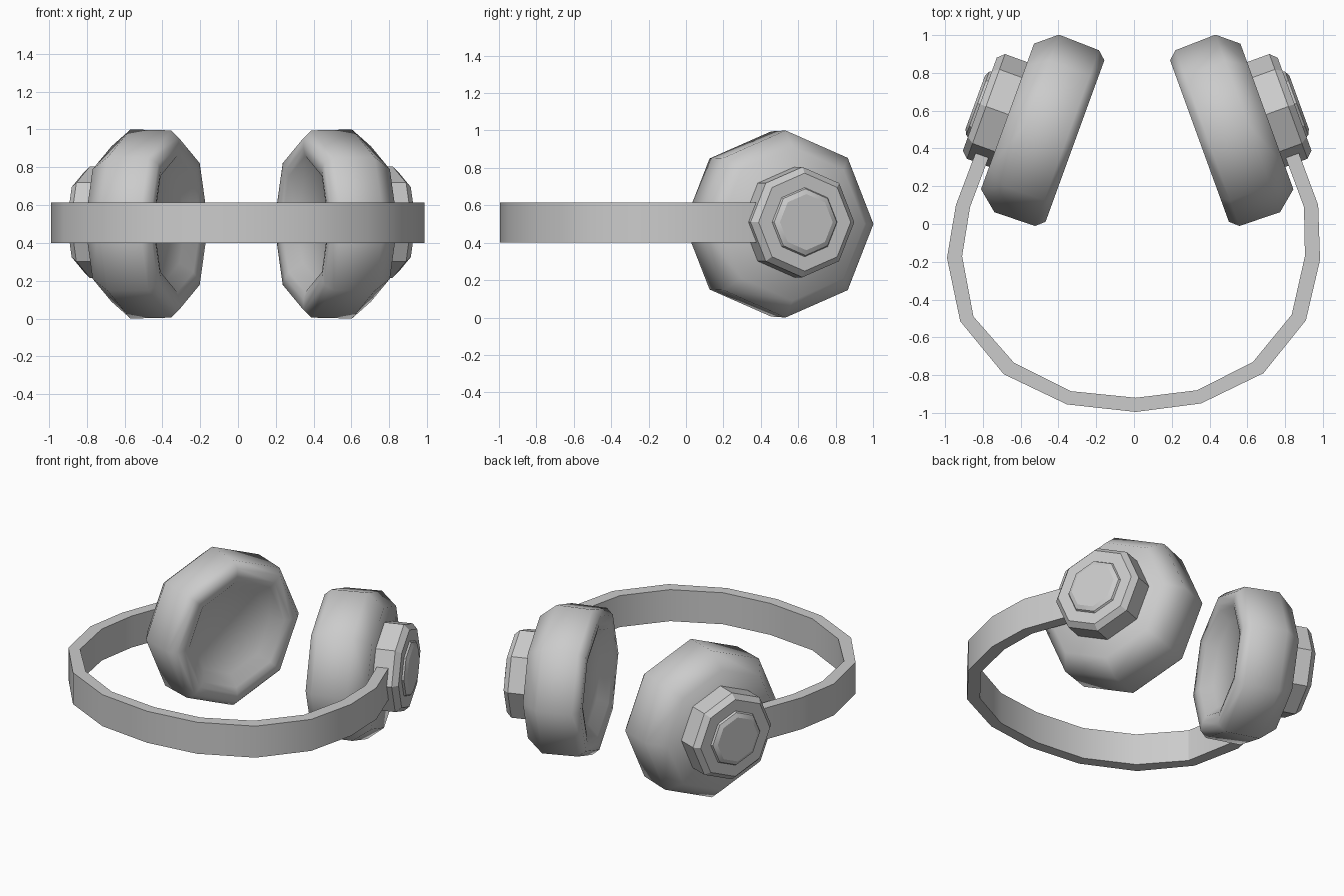
import bpy, bmesh, math
from mathutils import Vector

if "Cube" in bpy.data.objects:
    bpy.data.objects.remove(bpy.data.objects["Cube"])

TILT = math.radians(20)
MID = 0.017          # mirror plane of the two ear cups


def finish(name, bm, angle):
    bmesh.ops.recalc_face_normals(bm, faces=bm.faces)
    me = bpy.data.meshes.new(name)
    bm.to_mesh(me)
    bm.free()
    ob = bpy.data.objects.new(name, me)
    bpy.context.collection.objects.link(ob)
    bpy.ops.object.select_all(action='DESELECT')
    ob.select_set(True)
    bpy.context.view_layer.objects.active = ob
    bpy.ops.object.shade_smooth_by_angle(angle=math.radians(angle))
    return ob


def turned(name, side, profile, shift, z, angle):
    """Eight-sided turned part; profile = (radius, distance outward along the cup axis)."""
    axis = Vector((side * math.cos(TILT), math.sin(TILT), 0))
    across = Vector((-side * math.sin(TILT), math.cos(TILT), 0))
    up = Vector((0, 0, 1))
    base = Vector((MID + side * 0.333, 0.43, z)) + across * shift
    bm = bmesh.new()
    rings = []
    for r, d in profile:
        rings.append([bm.verts.new(base + axis * d
                                   + across * r * math.cos(i * math.pi / 4)
                                   + up * r * math.sin(i * math.pi / 4)) for i in range(8)])
    for a, b in zip(rings, rings[1:]):
        for i in range(8):
            j = (i + 1) % 8
            bm.faces.new((a[i], a[j], b[j], b[i]))
    bm.faces.new(rings[0])
    bm.faces.new(rings[-1])
    return finish(name, bm, angle)


# Ear cups with cushion recess, and stepped outer hubs
cup = [(0.29, 0.07), (0.36, 0.01), (0.40, 0.0), (0.455, 0.0), (0.495, 0.045),
       (0.5, 0.272), (0.41, 0.38)]
hub = [(0.295, 0.37), (0.295, 0.505), (0.262, 0.54), (0.185, 0.54), (0.178, 0.552), (0.15, 0.566)]
for side, label in ((1, "right"), (-1, "left")):
    turned(label + "_ear_cup", side, cup, 0.01, 0.5, 60)
    turned(label + "_hub", side, hub, 0.021, 0.51, 28)

# Headband: a faceted strip swept round the back of the head
outer = [(0.86, 0.41), (0.975, 0.10), (0.985, -0.19), (0.91, -0.51), (0.685, -0.79),
         (0.355, -0.95), (0.01, -0.995), (-0.355, -0.955), (-0.69, -0.795),
         (-0.92, -0.515), (-0.99, -0.18), (-0.943, 0.10), (-0.826, 0.41)]
inner = [(0.79, 0.385), (0.90, 0.09), (0.905, -0.17), (0.835, -0.48), (0.63, -0.73),
         (0.335, -0.88), (0.01, -0.92), (-0.335, -0.885), (-0.635, -0.735),
         (-0.85, -0.49), (-0.91, -0.17), (-0.868, 0.09), (-0.757, 0.385)]
bm = bmesh.new()
sections = []
for (ox, oy), (ix, iy) in zip(outer, inner):
    sections.append([bm.verts.new(p) for p in ((ox, oy, 0.4), (ox, oy, 0.615),
                                               (ix, iy, 0.615), (ix, iy, 0.4))])
for a, b in zip(sections, sections[1:]):
    for i in range(4):
        j = (i + 1) % 4
        bm.faces.new((a[i], a[j], b[j], b[i]))
bm.faces.new(sections[0])
bm.faces.new(sections[-1])
finish("headband", bm, 30)
